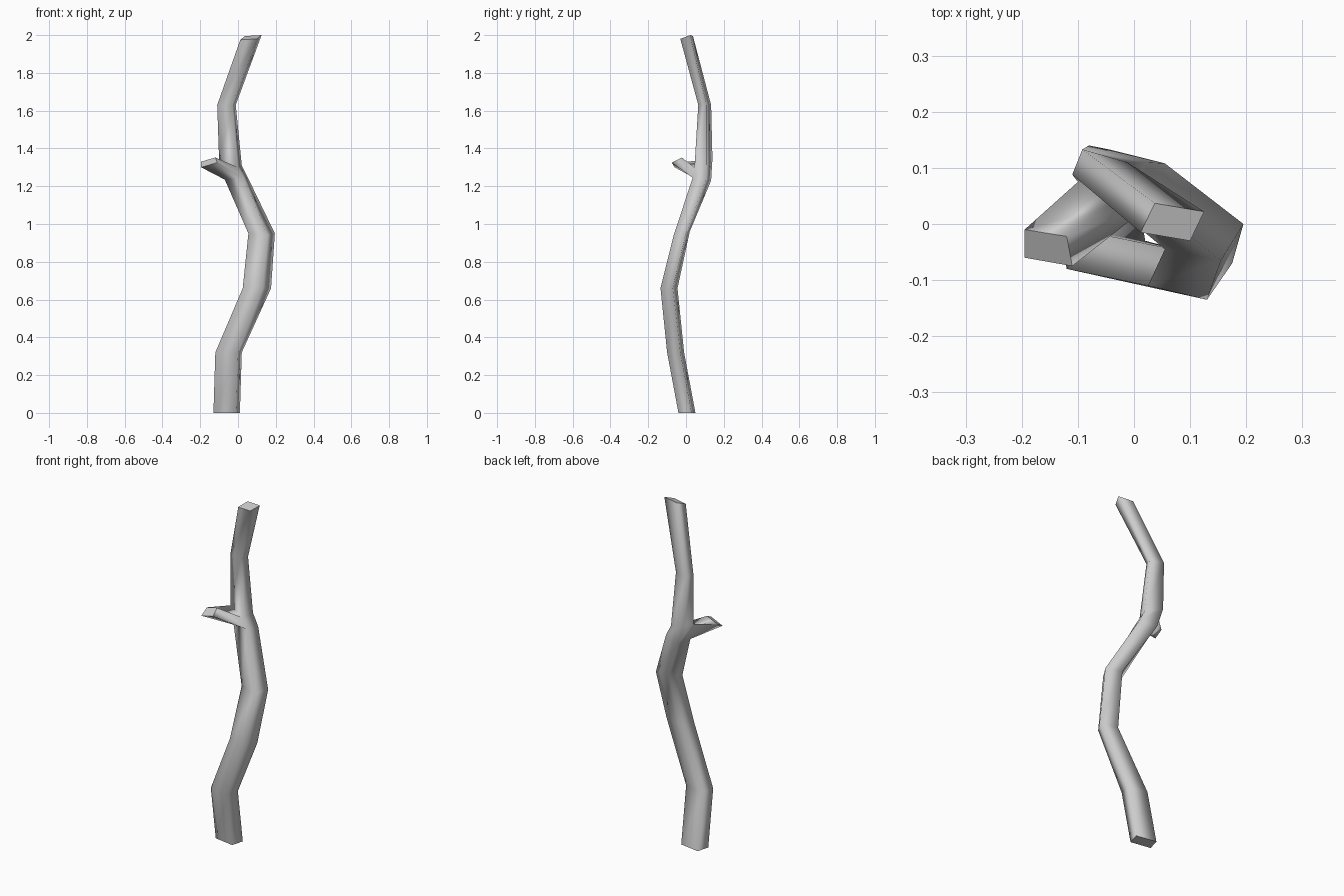
import bpy
import bmesh
from mathutils import Vector

if "Cube" in bpy.data.objects:
    bpy.data.objects.remove(bpy.data.objects["Cube"])

bark = bpy.data.materials.new("grey_bark")
bark.diffuse_color = (0.6, 0.6, 0.6, 1)
bark.use_nodes = True
bark.node_tree.nodes["Principled BSDF"].inputs["Base Color"].default_value = bark.diffuse_color

# Trunk sections from the ground up: front-left, front-right, back-right corner
sections = [
    ((-.13, -.02, 0), (-.01, -.04, 0), (.01, .03, 0)),
    ((-.12, -.08, .32), (0, -.10, .32), (.02, -.03, .32)),
    ((.025, -.11, .66), (.13, -.135, .66), (.175, -.07, .66)),
    ((.055, -.045, .95), (.155, -.065, .94), (.195, 0, .95)),
    ((-.07, .06, 1.235), (.03, .035, 1.245), (.055, .108, 1.24)),
    ((-.10, .075, 1.335), (0, .045, 1.30), (.02, .11, 1.31)),
    ((-.11, .088, 1.63), (-.03, .065, 1.63), (-.012, .11, 1.63)),
    ((.012, -.015, 1.975), (.10, -.03, 1.98), (.125, .022, 2.0)),
]
# Cut end of the side branch, which grows from the front of one trunk segment
branch_end = [(-.195, -.06, 1.30), (-.11, -.075, 1.325),
              (-.12, -.022, 1.352), (-.195, -.01, 1.33)]
BRANCH_SEGMENT = 4

bm = bmesh.new()


def bridge(lower, upper, skip=()):
    """Join two four-cornered rings with smooth quads."""
    for i in range(4):
        if i not in skip:
            j = (i + 1) % 4
            face = bm.faces.new((lower[i], lower[j], upper[j], upper[i]))
            face.smooth = True


def cap(ring):
    """Close a ring with a flat, crisp-edged face."""
    face = bm.faces.new(ring)
    face.smooth = False
    for edge in face.edges:
        edge.smooth = False


# Trunk: each section is a parallelogram
rings = []
for a, b, c in sections:
    d = Vector(a) + Vector(c) - Vector(b)
    rings.append([bm.verts.new(p) for p in (a, b, c, d)])
for n in range(len(rings) - 1):
    bridge(rings[n], rings[n + 1], skip=(0,) if n == BRANCH_SEGMENT else ())
cap(rings[0])
cap(rings[-1])

# Branch
lo, hi = rings[BRANCH_SEGMENT], rings[BRANCH_SEGMENT + 1]
end = [bm.verts.new(p) for p in branch_end]
bridge([lo[0], lo[1], hi[1], hi[0]], end)
cap(end)

bmesh.ops.recalc_face_normals(bm, faces=bm.faces)
mesh = bpy.data.meshes.new("trunk_with_branch")
bm.to_mesh(mesh)
bm.free()
mesh.materials.append(bark)
trunk = bpy.data.objects.new("trunk_with_branch", mesh)
bpy.context.collection.objects.link(trunk)
